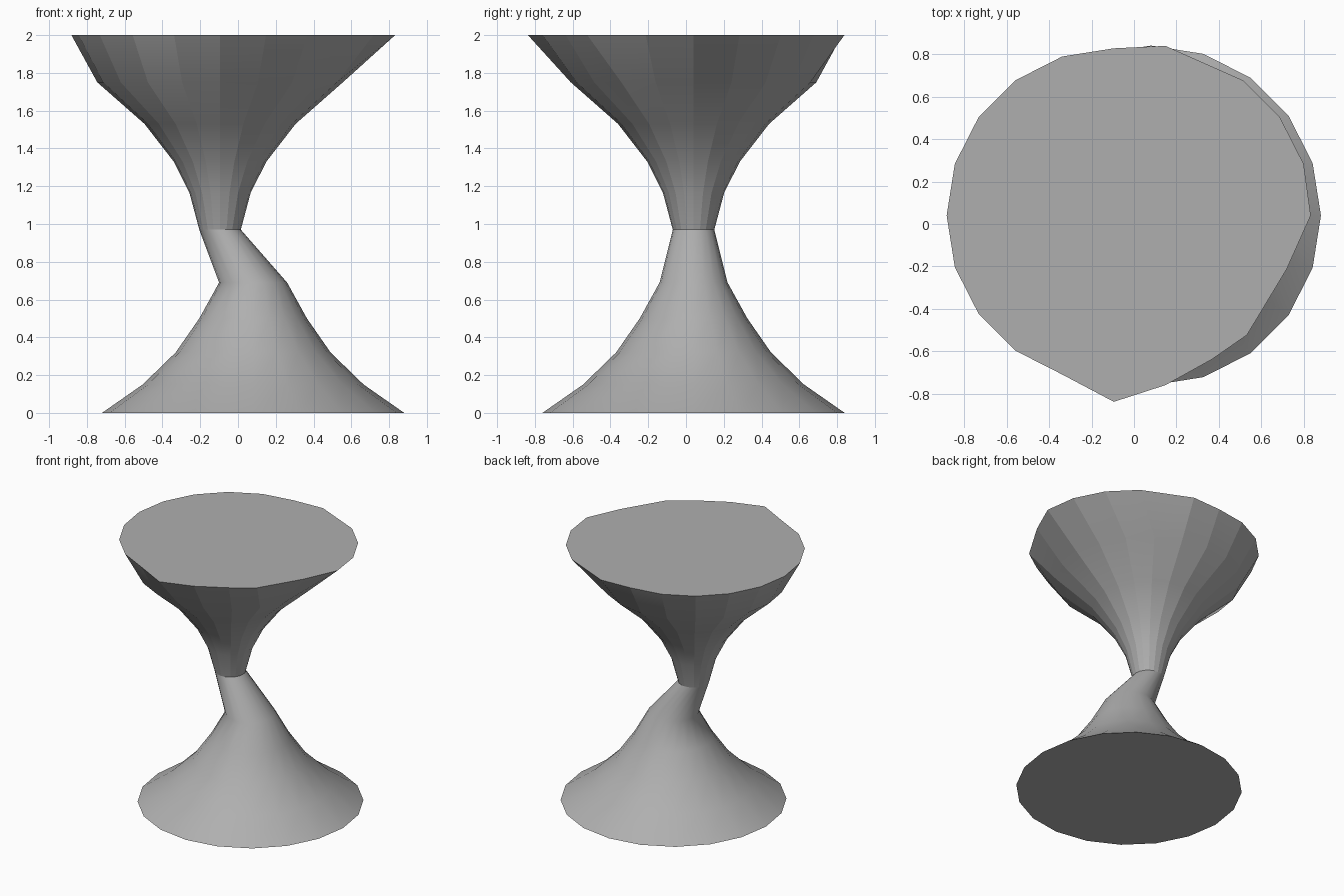
import bpy, bmesh, math

cube = bpy.data.objects.get("Cube")
if cube:
    bpy.data.objects.remove(cube, do_unlink=True)

SIDES = 20
CENTRE_Y = 0.04

# Single plain mid grey
GREY = (0.43, 0.43, 0.43, 1)
grey = bpy.data.materials.new("mid_grey")
grey.use_nodes = True
grey.diffuse_color = GREY
grey.node_tree.nodes["Principled BSDF"].inputs["Base Color"].default_value = GREY


def loft(name, rings, cap_ring, faceted, dents={}):
    """Join rings of (centre x, z, radius), close one end, nudge rim corners by dents."""
    bm = bmesh.new()
    loops = []
    for cx, z, r in rings:
        angles = [math.tau * i / SIDES for i in range(SIDES)]
        loops.append([bm.verts.new((cx + r * math.cos(a), CENTRE_Y + r * math.sin(a), z))
                      for a in angles])
    for low, high in zip(loops, loops[1:]):
        for i in range(SIDES):
            j = (i + 1) % SIDES
            bm.faces.new((low[i], low[j], high[j], high[i])).smooth = True
            if faceted:
                bm.edges.get((low[i], high[i])).smooth = False
    cap = bm.faces.new(loops[cap_ring])
    for edge in cap.edges:
        edge.smooth = False
    for i, (dx, dy) in dents.items():
        loops[cap_ring][i].co.x += dx
        loops[cap_ring][i].co.y += dy
    bmesh.ops.recalc_face_normals(bm, faces=bm.faces)
    # An open neck can confuse the outward test, so check against the cap
    cap.normal_update()
    if cap.normal.z * (1 if cap_ring else -1) < 0:
        bmesh.ops.reverse_faces(bm, faces=bm.faces)
    mesh = bpy.data.meshes.new(name)
    bm.to_mesh(mesh)
    bm.free()
    mesh.materials.append(grey)
    bpy.context.collection.objects.link(bpy.data.objects.new(name, mesh))


# Smooth flared base, its neck bent towards the right
loft("flared_base", [
    (0.08, 0, 0.8), (0.08, 0.15, 0.585), (0.08, 0.32, 0.41),
    (0.08, 0.5, 0.285), (0.08, 0.69, 0.18), (-0.095, 0.97, 0.11),
], 0, False)

# Faceted upper funnel with an uneven rim
rim_dents = {
    0: (0.14, 0), 1: (0.145, 0), 2: (0.145, 0), 3: (0.145, 0), 4: (0, 0.05),
    15: (0, -0.09), 16: (0, -0.05), 17: (0, -0.04),
    18: (-0.01, -0.1), 19: (0.065, -0.01),
}
loft("upper_funnel", [
    (-0.095, 0.97, 0.11), (-0.095, 1.165, 0.162), (-0.095, 1.33, 0.245),
    (-0.095, 1.53, 0.4), (-0.095, 1.75, 0.65), (-0.095, 2, 0.787),
], -1, True, rim_dents)
